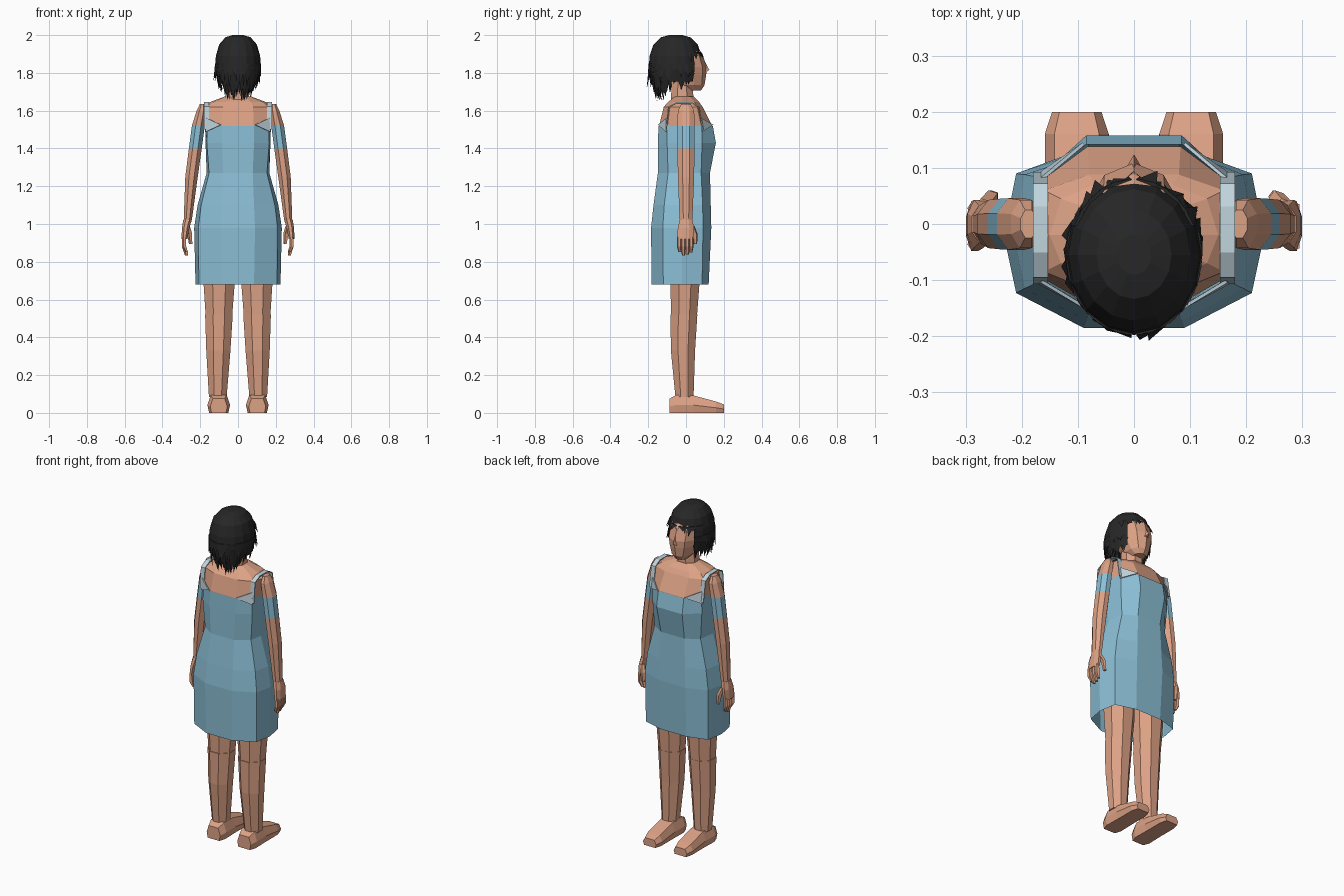
import bpy, bmesh, math, random
from math import sin, cos, pi, radians

random.seed(4)


def material(name, rgb):
    m = bpy.data.materials.new(name)
    m.diffuse_color = (*rgb, 1)
    return m


SKIN = material("skin", (0.72, 0.36, 0.235))
BLUE = material("dress_blue", (0.26, 0.52, 0.67))
PALE = material("pale_strap", (0.53, 0.66, 0.72))
HAIR = material("black_hair", (0.02, 0.02, 0.02))


def finish(name, bm, mats):
    bmesh.ops.recalc_face_normals(bm, faces=bm.faces[:])
    me = bpy.data.meshes.new(name)
    bm.to_mesh(me)
    bm.free()
    for m in mats:
        me.materials.append(m)
    ob = bpy.data.objects.new(name, me)
    bpy.context.collection.objects.link(ob)
    return ob


def add_loft(bm, rings, caps=True, seg_mats=None):
    vs = [[bm.verts.new(p) for p in r] for r in rings]
    n = len(rings[0])
    for k in range(len(vs) - 1):
        for i in range(n):
            j = (i + 1) % n
            f = bm.faces.new((vs[k][i], vs[k][j], vs[k + 1][j], vs[k + 1][i]))
            if seg_mats:
                f.material_index = seg_mats[k]
    if caps:
        bm.faces.new(vs[0])
        bm.faces.new(vs[-1])


def loft(name, rings, mats, caps=True, seg_mats=None):
    bm = bmesh.new()
    add_loft(bm, rings, caps, seg_mats)
    return finish(name, bm, mats)


def oval(cx, cy, z, rx, ry, n=8, vertex_front=False):
    # horizontal polygon whose flats (or a vertex) face forward
    off, k = (pi / 2, 1) if vertex_front else (pi / n, 1 / cos(pi / n))
    return [(cx + rx * k * cos(off + 2 * pi * i / n),
             cy + ry * k * sin(off + 2 * pi * i / n), z) for i in range(n)]


def body_ring(z, fx, fy, cx, cf, sx, cb, by):
    # ten-sided body section: front flat, front corner, side, back corner, back flat
    half = [(fx, fy), (cx, cf), (sx, -0.02), (cx, cb), (fx, by)]
    return [(x, y, z) for x, y in half] + [(-x, y, z) for x, y in half[::-1]]


# Dress: open tube, widest at the hips
loft("dress", [body_ring(*r) for r in (
    (0.68, 0.085, 0.12, 0.207, 0.085, 0.225, -0.12, -0.182),
    (0.98, 0.09, 0.134, 0.21, 0.09, 0.232, -0.123, -0.185),
    (1.10, 0.085, 0.131, 0.195, 0.088, 0.214, -0.115, -0.172),
    (1.27, 0.078, 0.127, 0.153, 0.08, 0.166, -0.095, -0.149),
    (1.43, 0.085, 0.158, 0.165, 0.085, 0.172, -0.1, -0.148),
    (1.52, 0.085, 0.142, 0.162, 0.083, 0.174, -0.1, -0.146))],
    [BLUE], caps=False)

# Bare upper torso
loft("upper_torso", [body_ring(*r) for r in (
    (1.48, 0.08, 0.135, 0.155, 0.078, 0.168, -0.095, -0.14),
    (1.52, 0.083, 0.138, 0.16, 0.081, 0.172, -0.098, -0.142),
    (1.62, 0.08, 0.088, 0.16, 0.06, 0.182, -0.085, -0.118),
    (1.645, 0.07, 0.07, 0.13, 0.045, 0.15, -0.07, -0.095),
    (1.675, 0.035, 0.04, 0.06, 0.02, 0.07, -0.045, -0.06))], [SKIN])

# Neck and head
loft("neck", [oval(0, -0.02, 1.64, 0.062, 0.06), oval(0, -0.02, 1.78, 0.052, 0.055)], [SKIN])
loft("head", [oval(0, cy, z, rx, ry, 10, True) for z, cy, rx, ry in (
    (1.708, 0.04, 0.035, 0.04), (1.735, 0.02, 0.062, 0.078),
    (1.79, 0.0, 0.082, 0.107), (1.83, -0.005, 0.09, 0.114),
    (1.90, -0.02, 0.092, 0.108), (1.95, -0.04, 0.08, 0.09),
    (1.972, -0.045, 0.05, 0.05))], [SKIN])
bm = bmesh.new()
nose = [bm.verts.new(p) for p in ((-0.02, 0.09, 1.795), (0.02, 0.09, 1.795),
                                  (0, 0.095, 1.87), (0, 0.124, 1.815))]
for a, b, c in ((0, 1, 3), (1, 2, 3), (2, 0, 3), (0, 1, 2)):
    bm.faces.new((nose[a], nose[b], nose[c]))
finish("nose", bm, [SKIN])

# Hair cap, open over the face, with jagged strands
HY, HRX, HRY = -0.055, 0.122, 0.143


def on_hair(th, r, z):
    return (HRX * r * cos(th), HY + HRY * r * sin(th), z)


bm = bmesh.new()
add_loft(bm, [[on_hair(2 * pi * i / 16, r, z) for i in range(16)] for r, z in (
    (0.25, 2.0), (0.55, 1.988), (0.82, 1.95), (0.96, 1.89), (1.0, 1.82), (0.9, 1.755))],
    caps=False)
bm.faces.new([v for v in bm.verts if v.co.z > 1.999])
face_gap = [f for f in bm.faces if f.calc_center_median().y > 0.025
            and f.calc_center_median().z < 1.89]
bmesh.ops.delete(bm, geom=face_gap, context='FACES')


def strand(th, r0, z0, r1, z1, w, lean=0.0):
    pts = (on_hair(th - w, r0, z0), on_hair(th + w, r0, z0),
           on_hair(th, r0 - 0.12, z0), on_hair(th + lean, r1, z1))
    v = [bm.verts.new(p) for p in pts]
    for a, b, c in ((0, 1, 3), (1, 2, 3), (2, 0, 3), (0, 1, 2)):
        bm.faces.new((v[a], v[b], v[c]))


for i in range(27):
    th = radians(142 + 256 * i / 26)          # around the sides and back
    back = max(0.0, -sin(th))
    strand(th, 0.97, 1.80, random.uniform(0.68, 0.84),
           1.73 - 0.06 * back + random.uniform(-0.03, 0.02), 0.17, random.uniform(-0.1, 0.1))
    strand(th, 1.0, 1.85, random.uniform(0.9, 1.1),
           1.765 - 0.03 * back + random.uniform(-0.03, 0.02), 0.14, random.uniform(-0.15, 0.15))
for i in range(12):                            # nape
    th = radians(215 + 110 * i / 11)
    strand(th, 0.85, 1.77, random.uniform(0.5, 0.66),
           random.uniform(1.65, 1.69), 0.2)
for i in range(11):                            # fringe
    th = radians(30 + 12 * i)
    strand(th, 0.95, 1.91, random.uniform(1.0, 1.12),
           random.uniform(1.85, 1.89), 0.15, random.uniform(-0.15, 0.15))
finish("hair", bm, [HAIR])

for s, side in ((1, "right"), (-1, "left")):
    # Shoulder strap, with a corner triangle where it meets the dress
    bm = bmesh.new()
    path = ((-0.104, 1.50), (-0.093, 1.62), (-0.05, 1.642), (0.03, 1.642), (0.07, 1.62), (0.09, 1.50))
    rows = [[bm.verts.new((s * x, y, z)) for x in (0.153, 0.18)] for y, z in path]
    for a, b in zip(rows, rows[1:]):
        bm.faces.new((a[0], a[1], b[1], b[0]))
    for tri in (((0.09, -0.147, 1.525), (0.17, -0.104, 1.488), (0.165, -0.102, 1.56)),
                ((0.09, 0.143, 1.525), (0.172, 0.086, 1.488), (0.165, 0.08, 1.56))):
        bm.faces.new([bm.verts.new((s * x, y, z)) for x, y, z in tri])
    strap = finish(side + "_strap", bm, [PALE])
    mod = strap.modifiers.new("thickness", 'SOLIDIFY')
    mod.thickness = 0.006
    mod.offset = 0

    # Arm with a blue band
    loft(side + "_arm", [oval(s * x, 0, z, rx, ry) for x, z, rx, ry in (
        (0.188, 1.635, 0.014, 0.025), (0.193, 1.60, 0.026, 0.043),
        (0.21, 1.52, 0.034, 0.046), (0.226, 1.40, 0.034, 0.045),
        (0.246, 1.25, 0.033, 0.043), (0.265, 1.03, 0.022, 0.034),
        (0.267, 1.01, 0.02, 0.03))],
        [SKIN, BLUE], seg_mats=[0, 0, 1, 0, 0, 0])

    # Hand: palm, four fingers and a thumb
    bm = bmesh.new()
    add_loft(bm, [oval(s * x, y, z, rx, ry) for x, y, z, rx, ry in (
        (0.267, 0, 1.025, 0.022, 0.033), (0.277, 0, 0.98, 0.02, 0.043),
        (0.284, -0.004, 0.92, 0.015, 0.044))])
    for y, tip in ((-0.036, 0.852), (-0.015, 0.833), (0.007, 0.838), (0.028, 0.85)):
        add_loft(bm, [oval(s * x, yy, z, r, r, 5) for x, yy, z, r in (
            (0.285, y, 0.93, 0.01), (0.284, y, 0.88, 0.01), (0.272, y * 0.9, tip, 0.007))])
    add_loft(bm, [oval(s * x, y, z, r, r, 5) for x, y, z, r in (
        (0.268, 0.03, 0.99, 0.013), (0.255, 0.046, 0.95, 0.012), (0.25, 0.05, 0.895, 0.008))])
    finish(side + "_hand", bm, [SKIN])

    # Leg: thigh and shin meet at the knee seam
    loft(side + "_thigh", [oval(s * x, y, z, rx, ry) for x, y, z, rx, ry in (
        (0.103, -0.01, 0.90, 0.09, 0.085), (0.1, -0.006, 0.68, 0.082, 0.077),
        (0.101, -0.01, 0.51, 0.07, 0.068))], [SKIN])
    loft(side + "_shin", [oval(s * x, y, z, rx, ry) for x, y, z, rx, ry in (
        (0.101, -0.011, 0.52, 0.073, 0.071), (0.104, -0.016, 0.33, 0.064, 0.064),
        (0.107, -0.008, 0.085, 0.047, 0.048))], [SKIN])

    # Foot: sections running from heel to toe
    loft(side + "_foot", [[(s * (0.102 + u * w), y, v * h) for u, v in (
        (-0.85, 0), (-1, 0.45), (-0.7, 1), (0.7, 1), (1, 0.45), (0.85, 0))]
        for y, w, h in ((-0.088, 0.045, 0.075), (-0.05, 0.06, 0.095), (0.04, 0.057, 0.092),
                        (0.16, 0.057, 0.06), (0.2, 0.044, 0.045))], [SKIN])
